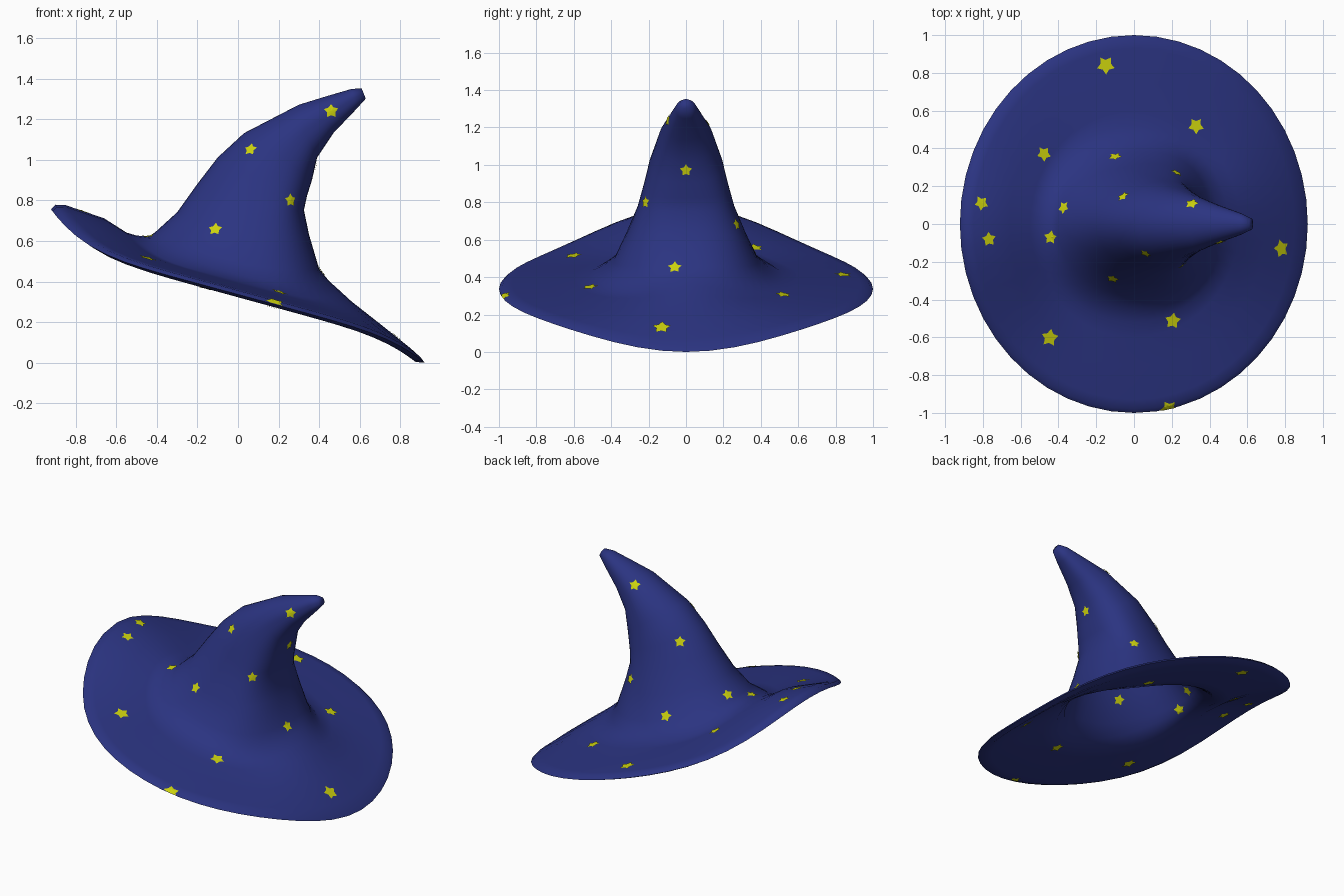
import bpy, bmesh, math
from mathutils import Vector
from mathutils.bvhtree import BVHTree

if "Cube" in bpy.data.objects:
    bpy.data.objects.remove(bpy.data.objects["Cube"])

SEG = 48


def material(name, col):
    m = bpy.data.materials.new(name)
    m.diffuse_color = (*col, 1)
    m.use_nodes = True
    m.node_tree.nodes["Principled BSDF"].inputs["Base Color"].default_value = m.diffuse_color
    return m


blue = material("navy_felt", (0.024, 0.034, 0.22))
yellow = material("yellow_star", (0.60, 0.64, 0.004))

# Rings from rim to tip: left x,z / right x,z / widest x,z / half width in y / wall thickness
BRIM = [
    (-0.922, 0.775, 0.92, 0.018, 0.0, 0.355, 1.0, 0),
    (-0.90, 0.797, 0.90, 0.045, 0.0, 0.374, 0.98, 0.034),
    (-0.85, 0.795, 0.85, 0.09, 0.0, 0.38, 0.93, 0.038),
    (-0.66, 0.73, 0.70, 0.21, 0.0, 0.395, 0.75, 0.038),
    (-0.55, 0.66, 0.56, 0.32, 0.0, 0.41, 0.60, 0.04),
    (-0.50, 0.645, 0.50, 0.375, 0.0, 0.42, 0.52, 0.04),
]
CONE = [
    (-0.44, 0.64, 0.45, 0.42, 0.01, 0.45, 0.45, 0.03),
    (-0.41, 0.66, 0.40, 0.48, 0.03, 0.51, 0.385, 0.015),
    (-0.30, 0.76, 0.35, 0.65, 0.08, 0.65, 0.32, 0.015),
    (-0.20, 0.90, 0.325, 0.77, 0.13, 0.79, 0.26, 0.015),
    (-0.10, 1.03, 0.34, 0.84, 0.17, 0.90, 0.228, 0.015),
    (0.03, 1.15, 0.365, 0.92, 0.22, 1.03, 0.195, 0.015),
    (0.30, 1.29, 0.39, 1.03, 0.33, 1.16, 0.145, 0.015),
    (0.43, 1.33, 0.47, 1.15, 0.445, 1.24, 0.10, 0.015),
    (0.56, 1.368, 0.58, 1.265, 0.57, 1.32, 0.055, 0.012),
    (0.61, 1.37, 0.63, 1.32, 0.62, 1.345, 0.03, 0.01),
]


def ring_points(ring, brim):
    xl, zl, xr, zr, xm, zm, w, _ = ring
    k = -0.25 * w if brim else (zr - zl) / 2
    p = 6 if brim else 2
    for i in range(SEG):
        t = 2 * math.pi * i / SEG
        c, s = math.cos(t), math.sin(t)
        end = (zr - zm - k) if c > 0 else (zl - zm + k)
        if c > 0 and not brim and ring is not CONE[0]:
            c, s = c ** 0.8, math.copysign(abs(s) ** 0.8, s)   # flatter right face
        x = xm + c * ((xr - xm) if c > 0 else (xm - xl))
        yield Vector((x, w * s, zm + k * c + end * abs(c) ** p))


def loft(bm, rings, cap=True, flip=False):
    for a, b in zip(rings, rings[1:]):
        for i in range(SEG):
            j = (i + 1) % SEG
            f = (a[i], a[j], b[j], b[i])
            bm.faces.new(f[::-1] if flip else f)
    if cap:
        bm.faces.new(rings[-1][::-1] if flip else rings[-1])


# Hat outside: brim and bent cone in one loft
bm = bmesh.new()
outer = [[bm.verts.new(p) for p in ring_points(r, True)] for r in BRIM]
outer += [[bm.verts.new(p) for p in ring_points(r, False)] for r in CONE]
loft(bm, outer)
bm.normal_update()
outer_tree = BVHTree.FromBMesh(bm)

# Hat lining: same rings pushed inward, sharing the rim ring
lining_pts = [[v.co - v.normal * r[7] for v in ring]
              for ring, r in zip(outer[1:], (BRIM + CONE)[1:])]
lining = [[bm.verts.new(p) for p in pts] for pts in lining_pts]
loft(bm, [outer[0]] + lining, flip=True)
me = bpy.data.meshes.new("hat")
bm.to_mesh(me)
bm.free()
hat = bpy.data.objects.new("hat", me)
bpy.context.collection.objects.link(hat)
me.materials.append(blue)
bpy.context.view_layer.objects.active = hat
hat.select_set(True)
bpy.ops.object.shade_smooth_by_angle(angle=math.radians(75))

# Search surface for the lining
bm = bmesh.new()
loft(bm, [[bm.verts.new(p) for p in pts] for pts in lining_pts], flip=True)
bm.normal_update()
inner_tree = BVHTree.FromBMesh(bm)
bm.free()

# Stars: x, y, approximate z, radius
STARS = [
    (-0.15, 0.84, 0.43, 0.05), (0.33, 0.52, 0.33, 0.045), (-0.48, 0.37, 0.57, 0.042),
    (-0.10, 0.36, 0.57, 0.038), (0.24, 0.30, 0.71, 0.034), (-0.81, 0.11, 0.77, 0.04),
    (-0.38, 0.09, 0.69, 0.036), (-0.06, 0.15, 0.98, 0.036), (0.31, 0.10, 1.24, 0.038),
    (-0.77, -0.08, 0.76, 0.04), (-0.44, -0.07, 0.64, 0.038), (0.07, -0.14, 1.06, 0.034),
    (0.46, -0.10, 1.26, 0.038), (0.78, -0.13, 0.15, 0.05), (-0.11, -0.28, 0.67, 0.036),
    (0.26, -0.22, 0.82, 0.034), (0.20, -0.51, 0.35, 0.045), (-0.45, -0.60, 0.52, 0.048),
    (0.18, -0.97, 0.31, 0.05), (0.38, 0.0, 0.99, 0.034), (0.41, -0.06, 0.47, 0.038),
]


def add_star(bm, tree, centre, radius):
    loc, nor, _, _ = tree.find_nearest(Vector(centre))
    side = Vector((0, 0, 1)).cross(nor).normalized()
    up = nor.cross(side)

    def place(r, a):
        p = loc + r * (math.cos(a) * up + math.sin(a) * side)
        q, n, _, _ = tree.find_nearest(p)
        return bm.verts.new(q + nor * 0.005)

    mid = place(0, 0)
    tips, ring = [], []
    for i in range(10):
        r = radius if i % 2 == 0 else radius * 0.58
        tips.append(place(r, math.pi * i / 5))
        ring.append(place(r * 0.5, math.pi * i / 5))
    for i in range(10):
        j = (i + 1) % 10
        bm.faces.new((mid, ring[i], ring[j]))
        bm.faces.new((ring[i], tips[i], tips[j], ring[j]))


# Thin star patches on the outside and showing through on the lining
for name, tree in (("outer_stars", outer_tree), ("lining_stars", inner_tree)):
    bm = bmesh.new()
    for x, y, z, r in STARS:
        add_star(bm, tree, (x, y, z), r)
    bm.normal_update()
    for f in bm.faces:
        near = tree.find_nearest(f.calc_center_median())
        if f.normal.dot(near[1]) < 0:
            f.normal_flip()
    me = bpy.data.meshes.new(name)
    bm.to_mesh(me)
    bm.free()
    me.materials.append(yellow)
    bpy.context.collection.objects.link(bpy.data.objects.new(name, me))

# Rest the lowest point on the ground
low = min(v.co.z for v in hat.data.vertices)
for ob in bpy.context.collection.objects:
    ob.location.z -= low
